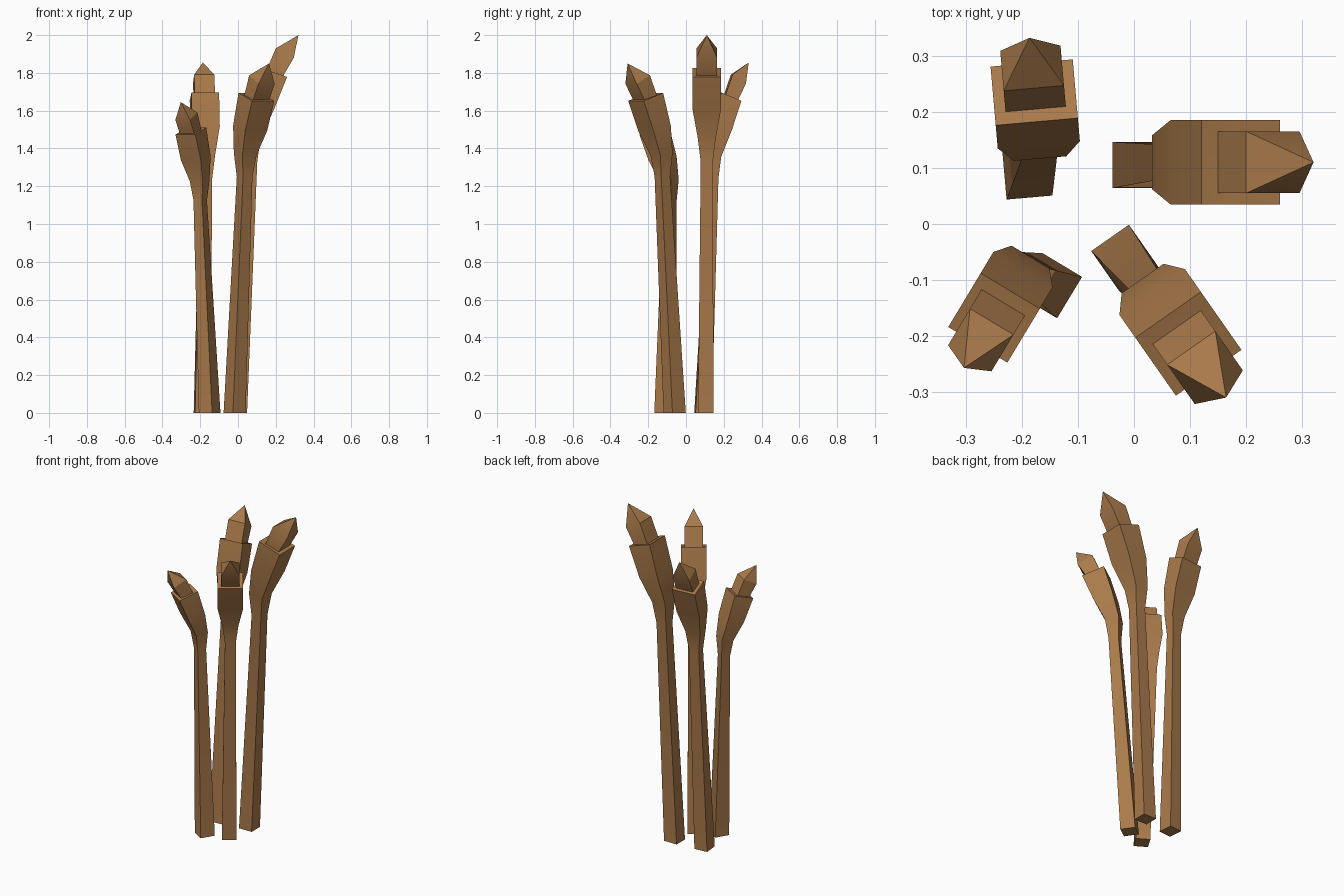
import bpy, bmesh
from math import radians, cos, sin
from mathutils import Vector

if "Cube" in bpy.data.objects:
    bpy.data.objects.remove(bpy.data.objects["Cube"], do_unlink=True)

brown = bpy.data.materials.new("warm brown")
brown.use_nodes = True
colour = (0.40, 0.195, 0.07, 1)
brown.diffuse_color = colour
brown.node_tree.nodes["Principled BSDF"].inputs["Base Color"].default_value = colour

# Head rings: inner reach, inner height, outer reach, outer height, half width
HEAD = [
    (-.032, .00, .032, .00, .032),
    (-.038, .21, .050, .19, .048),
    (-.005, .45, .120, .41, .075),
    (.050, .74, .190, .67, .075),
    (.080, .72, .170, .68, .055),   # step in to the cap
    (.130, .895, .225, .82, .055),
]
TIP = (.25, 1.0)


def stalk(name, base, neck, yaw, neck_z, top_z, reach, width):
    """Tapered square stem, swollen leaning head, stepped cap and point."""
    out = Vector((cos(radians(yaw)), sin(radians(yaw)), 0))
    side = Vector((-out.y, out.x, 0))
    up = Vector((0, 0, 1))
    foot, joint = Vector((*base, 0)), Vector((*neck, neck_z))
    tall = top_z - neck_z
    bm = bmesh.new()

    def ring(origin, a, za, b, zb, w):
        return [bm.verts.new(origin + out * r + up * z + side * s)
                for r, z, s in ((a, za, -w), (b, zb, -w), (b, zb, w), (a, za, w))]

    rings = [ring(foot, -.043, 0, .043, 0, .041)]
    for a, za, b, zb, w in HEAD:
        rings.append(ring(joint, a * reach, za * tall, b * reach, zb * tall, w * width))
    bm.faces.new(rings[0])
    for low, high in zip(rings, rings[1:]):
        for i in range(4):
            j = (i + 1) % 4
            bm.faces.new((low[i], low[j], high[j], high[i]))
    tip = bm.verts.new(joint + out * TIP[0] * reach + up * TIP[1] * tall)
    last = rings[-1]
    for i in range(4):
        bm.faces.new((last[i], last[(i + 1) % 4], tip))
    bmesh.ops.recalc_face_normals(bm, faces=bm.faces)

    mesh = bpy.data.meshes.new(name)
    bm.to_mesh(mesh)
    bm.free()
    mesh.materials.append(brown)
    obj = bpy.data.objects.new(name, mesh)
    bpy.context.collection.objects.link(obj)
    bpy.ops.object.select_all(action='DESELECT')
    obj.select_set(True)
    bpy.context.view_layer.objects.active = obj
    bpy.ops.object.shade_smooth_by_angle(angle=radians(25))


stalk("left_stalk", (.005, .105), (.07, .11), 0, 1.33, 2.0, 1, 1)
stalk("front_stalk", (-.018, -.06), (.035, -.125), -55, 1.25, 1.85, .9, .95)
stalk("back_stalk", (-.19, .09), (-.17, .145), 95, 1.24, 1.855, .75, .98)
stalk("right_stalk", (-.15, -.11), (-.2, -.085), 239, 1.125, 1.645, .8, .82)
